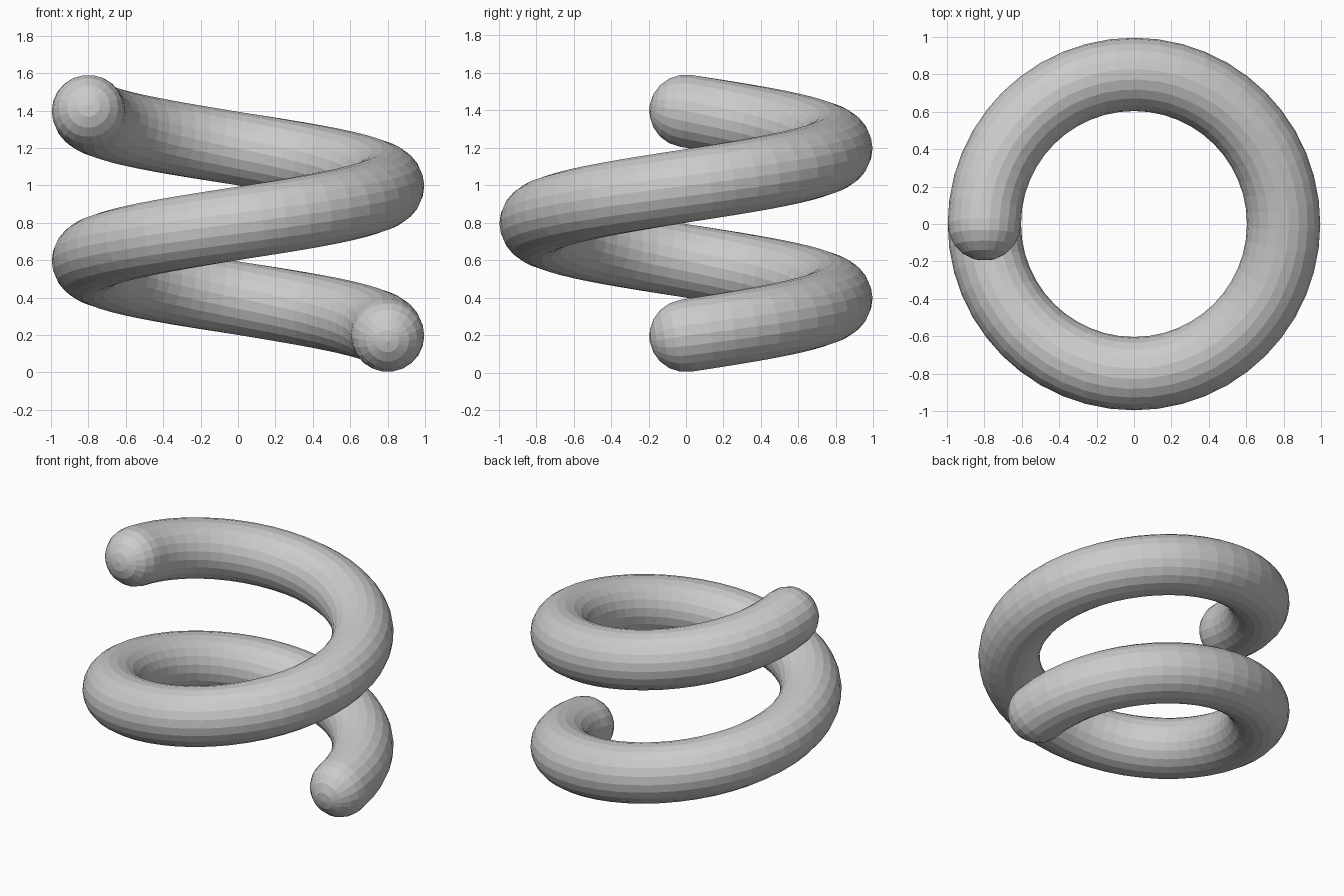
import bpy, bmesh
from math import sin, cos, pi
from mathutils import Vector

if "Cube" in bpy.data.objects:
    bpy.data.objects.remove(bpy.data.objects["Cube"])

COIL_RADIUS, TUBE_RADIUS = 0.8, 0.196
PITCH, TURNS, BASE = 0.8, 1.5, 0.197
SIDES, STEPS, CAP_STEPS = 22, 72, 5


def helix_frame(t):
    """Centre, tangent, outward and upward axes at t turns."""
    a = 2 * pi * t
    outward = Vector((cos(a), sin(a), 0))
    centre = outward * COIL_RADIUS + Vector((0, 0, BASE + PITCH * t))
    tangent = Vector((-sin(a), cos(a), PITCH / (2 * pi * COIL_RADIUS))).normalized()
    return centre, tangent, outward, outward.cross(tangent)


def add_ring(bm, t, radius, shift=0.0):
    centre, tangent, outward, up = helix_frame(t)
    angles = [2 * pi * i / SIDES for i in range(SIDES)]
    return [bm.verts.new(centre + tangent * shift
                         + (outward * cos(a) + up * sin(a)) * radius) for a in angles]


def add_tip(bm, t, shift):
    centre, tangent, _, _ = helix_frame(t)
    return bm.verts.new(centre + tangent * shift)


# Coiled tube with a rounded cap at each end
bm = bmesh.new()
bends = [pi / 2 * i / CAP_STEPS for i in range(1, CAP_STEPS)]
rings = [add_ring(bm, 0, TUBE_RADIUS * cos(b), -TUBE_RADIUS * sin(b)) for b in reversed(bends)]
rings += [add_ring(bm, TURNS * i / STEPS, TUBE_RADIUS) for i in range(STEPS + 1)]
rings += [add_ring(bm, TURNS, TUBE_RADIUS * cos(b), TUBE_RADIUS * sin(b)) for b in bends]
start_tip = add_tip(bm, 0, -TUBE_RADIUS)
end_tip = add_tip(bm, TURNS, TUBE_RADIUS)
for i in range(SIDES):
    j = (i + 1) % SIDES
    for low, high in zip(rings, rings[1:]):
        bm.faces.new((low[i], low[j], high[j], high[i]))
    bm.faces.new((start_tip, rings[0][j], rings[0][i]))
    bm.faces.new((end_tip, rings[-1][i], rings[-1][j]))
bmesh.ops.recalc_face_normals(bm, faces=bm.faces)

mesh = bpy.data.meshes.new("coil_tube")
bm.to_mesh(mesh)
bm.free()
coil = bpy.data.objects.new("coil_tube", mesh)
bpy.context.collection.objects.link(coil)

# Plain grey finish
grey = bpy.data.materials.new("plain_grey")
grey.use_nodes = True
colour = (0.6, 0.6, 0.6, 1)
grey.diffuse_color = colour
grey.node_tree.nodes["Principled BSDF"].inputs["Base Color"].default_value = colour
mesh.materials.append(grey)
